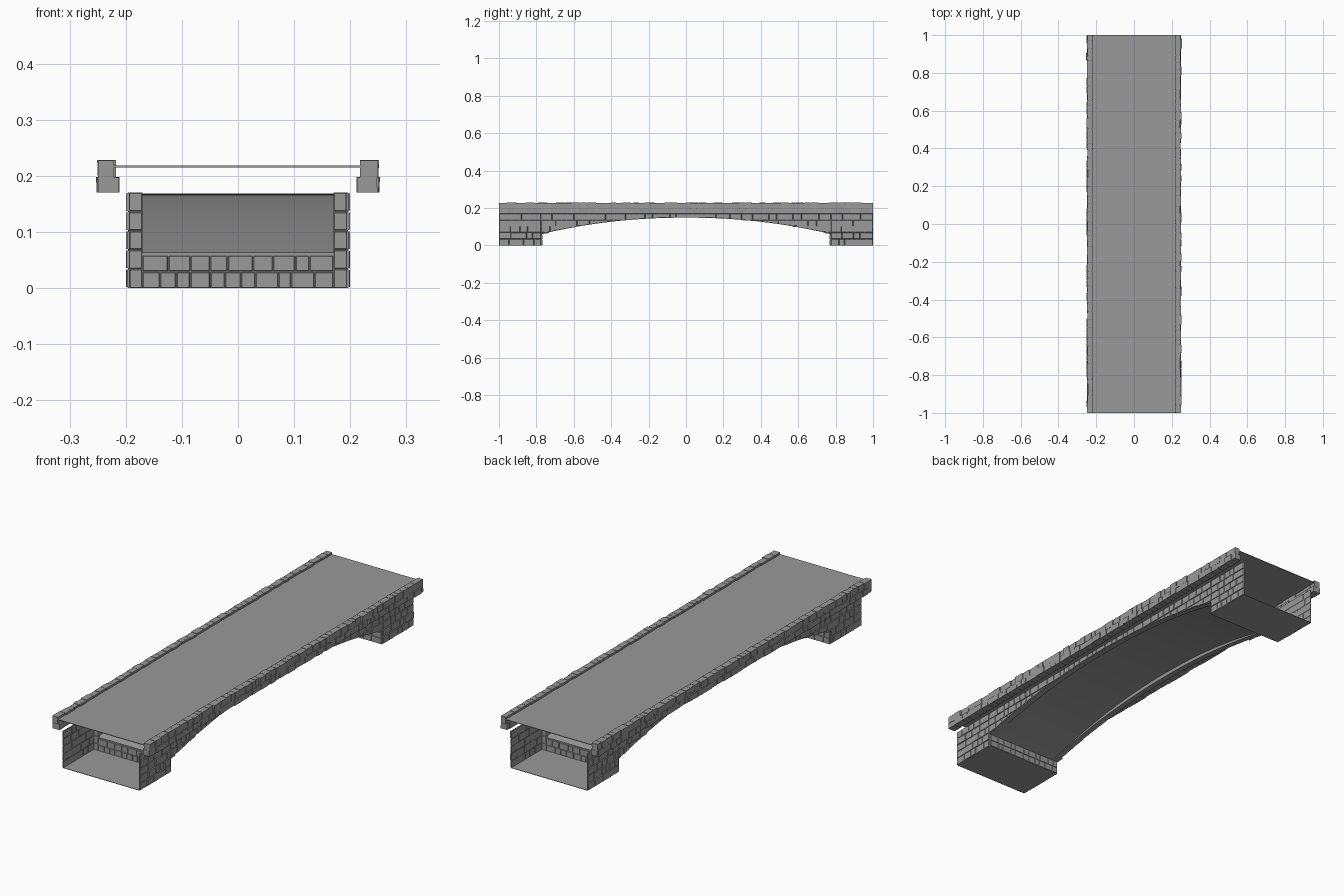
import bpy, bmesh, random
from mathutils import Vector

random.seed(7)
if "Cube" in bpy.data.objects:
    bpy.data.objects.remove(bpy.data.objects["Cube"])

grey = bpy.data.materials.new("grey_stone")
grey.use_nodes = True
colour = (0.32, 0.32, 0.32, 1)
grey.diffuse_color = colour
grey.node_tree.nodes["Principled BSDF"].inputs["Base Color"].default_value = colour

SPRING, HALF = 0.775, 1.0      # arch spring line and half length
WALL, INNER, TOP = 0.195, 0.17, 0.17


def finish(bm, name):
    bmesh.ops.recalc_face_normals(bm, faces=bm.faces[:])
    mesh = bpy.data.meshes.new(name)
    bm.to_mesh(mesh)
    bm.free()
    mesh.materials.append(grey)
    obj = bpy.data.objects.new(name, mesh)
    bpy.context.collection.objects.link(obj)


def prism(bm, base, cap):
    """Closed solid between two matching loops of points."""
    a = [bm.verts.new(p) for p in base]
    b = [bm.verts.new(p) for p in cap]
    bm.faces.new(a)
    bm.faces.new(b)
    n = len(a)
    for i in range(n):
        j = (i + 1) % n
        bm.faces.new((a[i], a[j], b[j], b[i]))


def box(bm, x, y, z):
    loop = [(x[0], y[0]), (x[1], y[0]), (x[1], y[1]), (x[0], y[1])]
    prism(bm, [(*p, z[0]) for p in loop], [(*p, z[1]) for p in loop])


def extrude_x(bm, profile, x0, x1):
    prism(bm, [(x0, y, z) for y, z in profile], [(x1, y, z) for y, z in profile])


def arch(y, crown=0.148):
    t = min(abs(y) / SPRING, 1)
    return crown - (crown - 0.06) * t ** 2.1


def splits(a, b, size):
    """Random joints from a to b."""
    cuts = [a]
    while b - cuts[-1] > size * 1.6:
        cuts.append(cuts[-1] + size * random.uniform(0.6, 1.4))
    return cuts + [b]


def stones(bm, place, u, v, size, course, depth, floor=None):
    """Cover a rectangle with raised, tapered stones; floor trims the bottom."""
    rows = max(1, round((v[1] - v[0]) / course))
    for r in range(rows):
        v0 = v[0] + (v[1] - v[0]) * r / rows
        v1 = v[0] + (v[1] - v[0]) * (r + 1) / rows
        cuts = splits(u[0], u[1], size)
        for u0, u1 in zip(cuts, cuts[1:]):
            lo = [max(v0, floor(w)) if floor else v0 for w in (u0, u1)]
            if v1 - min(lo) < 0.006:
                continue
            lo = [min(w, v1 - 0.003) for w in lo]
            quad = [(u0, lo[0]), (u1, lo[1]), (u1, v1), (u0, v1)]
            cu = sum(p[0] for p in quad) / 4
            cv = sum(p[1] for p in quad) / 4
            d = depth * random.uniform(0.6, 1.0)

            def loop(gap, h):
                out = []
                for pu, pv in quad:
                    du, dv = cu - pu, cv - pv
                    su = max(-gap, min(gap, du))
                    sv = max(-gap, min(gap, dv * 0.8))
                    out.append(place(pu + su, pv + sv, h))
                return out
            prism(bm, loop(0.0006, -0.0005), loop(0.002, d))


steps = [i / 16 * SPRING for i in range(-16, 17)]

for s, side in ((1, "left"), (-1, "right")):
    # Spandrel slab with the arched lower edge
    bm = bmesh.new()
    extrude_x(bm, [(y, arch(y)) for y in steps] + [(SPRING, TOP), (-SPRING, TOP)],
              s * INNER, s * WALL)
    stones(bm, lambda u, v, d: Vector((s * (WALL + d), u, v)),
           (-SPRING, SPRING), (0.034, TOP), 0.045, 0.034, 0.005, arch)
    finish(bm, side + "_spandrel_wall")

    for e, end in ((-1, "front"), (1, "back")):
        # Thin abutment side wall, faced with stones outside and inside
        bm = bmesh.new()
        y = sorted((e * SPRING, e * HALF))
        box(bm, sorted((s * 0.193, s * WALL)), y, (0, TOP))
        stones(bm, lambda u, v, d: Vector((s * (WALL + d), u, v)),
               y, (0, TOP), 0.045, 0.034, 0.005)
        stones(bm, lambda u, v, d: Vector((s * (0.193 - d), u, v)),
               y, (0, TOP), 0.045, 0.034, 0.001)
        finish(bm, f"{end}_{side}_abutment_wall")

        # Quoin column where the spandrel meets the abutment
        bm = bmesh.new()
        x = sorted((s * INNER, s * 0.196))
        box(bm, x, sorted((e * 0.77, e * SPRING)), (0, TOP))
        stones(bm, lambda u, v, d: Vector((u, e * (SPRING + d), v)),
               x, (0, TOP), 0.05, 0.034, 0.003)
        finish(bm, f"{end}_{side}_quoin")

    # Parapet: two courses of uneven blocks
    bm = bmesh.new()
    for lo, hi, xin, xout in ((0.17, 0.198, 0.213, 0.249), (0.196, 0.228, 0.219, 0.247)):
        box(bm, sorted((s * (xin + 0.003), s * (xout - 0.003))), (-HALF, HALF),
            (lo + 0.001, hi - 0.002))
        cuts = splits(-HALF, HALF, 0.04)
        for y0, y1 in zip(cuts, cuts[1:]):
            a = xin + random.uniform(-0.002, 0.002)
            b = xout + random.uniform(-0.002, 0.003)
            y0, y1 = y0 + 0.001, y1 - 0.001
            z1 = hi - random.uniform(0, 0.001)
            base = [(s * a, y0, lo), (s * b, y0, lo), (s * b, y1, lo), (s * a, y1, lo)]
            flare = random.uniform(-0.002, 0.002)
            cap = [(s * a, y0, z1), (s * (b + flare), y0, z1),
                   (s * (b + flare), y1, z1), (s * a, y1, z1)]
            prism(bm, base, cap)
    finish(bm, side + "_parapet")

# Arch soffit between the spandrel slabs
bm = bmesh.new()
under = [(y, arch(y, 0.165)) for y in steps]
extrude_x(bm, under + [(y, z + 0.003) for y, z in reversed(under)], -INNER, INNER)
finish(bm, "arch_soffit")

for e, end in ((-1, "front"), (1, "back")):
    # Low cross wall under the arch springing
    bm = bmesh.new()
    box(bm, (-WALL, WALL), sorted((e * 0.77, e * SPRING)), (0, 0.06))
    stones(bm, lambda u, v, d: Vector((u, e * (SPRING + d), v)),
           (-INNER, INNER), (0, 0.058), 0.036, 0.029, 0.003)
    stones(bm, lambda u, v, d: Vector((u, e * (0.77 - d), v)),
           (-WALL, WALL), (0, 0.058), 0.036, 0.029, 0.003)
    finish(bm, end + "_cross_wall")

    # Abutment floor
    bm = bmesh.new()
    box(bm, (-WALL, WALL), sorted((e * 0.77, e * HALF)), (0, 0.002))
    finish(bm, end + "_abutment_floor")

# Roadway
bm = bmesh.new()
box(bm, (-0.222, 0.222), (-HALF, HALF), (0.215, 0.218))
finish(bm, "roadway")
